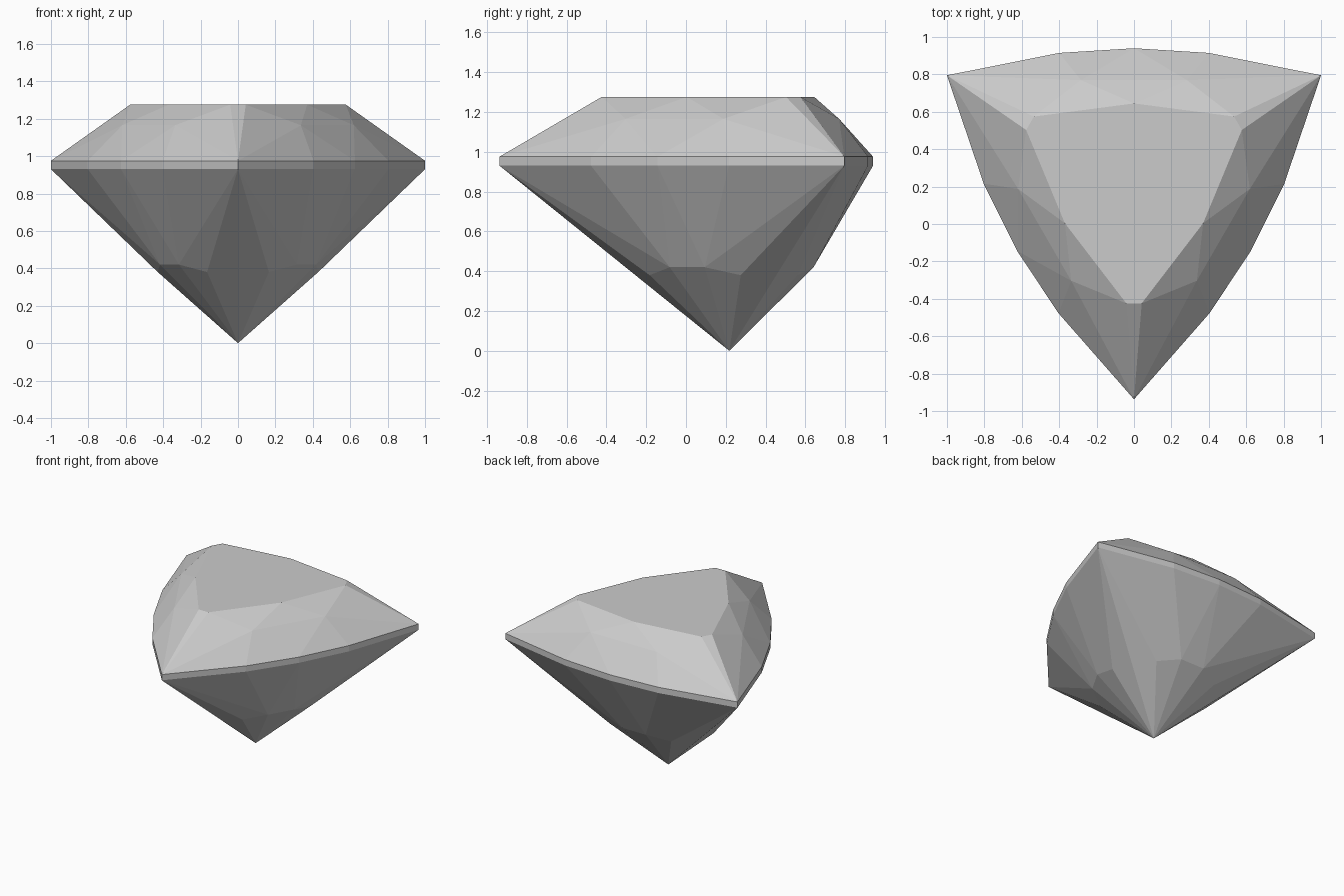
import bpy
import bmesh
import math

cube = bpy.data.objects.get("Cube")
if cube:
    bpy.data.objects.remove(cube, do_unlink=True)

CENTRE_Y = 0.2177  # the culet sits behind the middle of the bounding box


def ring(bm, radius, offset, z):
    """Points at +/- offset degrees from the middle of each of the three sides."""
    for side in (90, 210, 330):
        for sign in (-1, 1):
            a = math.radians(side + sign * offset)
            bm.verts.new((radius * math.cos(a), CENTRE_Y + radius * math.sin(a), z))


bm = bmesh.new()

# Table
ring(bm, 0.427, 0, 1.275)
ring(bm, 0.643, 56.3, 1.275)

# Crown facet corners
ring(bm, 0.62, 27.2, 1.165)

# Girdle band
for z in (0.93, 0.975):
    ring(bm, 1.1547, 60, z)
    ring(bm, 0.8036, 29.85, z)
    ring(bm, 0.722, 0, z)

# Pavilion facet corners and culet
ring(bm, 0.433, 37.6, 0.38)
ring(bm, 0.435, 13.5, 0.42)
bm.verts.new((0, CENTRE_Y, 0))

# Wrap the points in flat facets
bmesh.ops.remove_doubles(bm, verts=bm.verts, dist=0.001)
bmesh.ops.convex_hull(bm, input=bm.verts)
bmesh.ops.dissolve_limit(bm, angle_limit=math.radians(0.5),
                         verts=bm.verts, edges=bm.edges)
bmesh.ops.recalc_face_normals(bm, faces=bm.faces)

mesh = bpy.data.meshes.new("gemstone")
bm.to_mesh(mesh)
bm.free()

# Pale grey stone
stone = bpy.data.materials.new("pale grey stone")
stone.use_nodes = True
colour = (0.6, 0.6, 0.6, 1)
stone.diffuse_color = colour
stone.node_tree.nodes["Principled BSDF"].inputs["Base Color"].default_value = colour
mesh.materials.append(stone)

gem = bpy.data.objects.new("gemstone", mesh)
bpy.context.collection.objects.link(gem)
